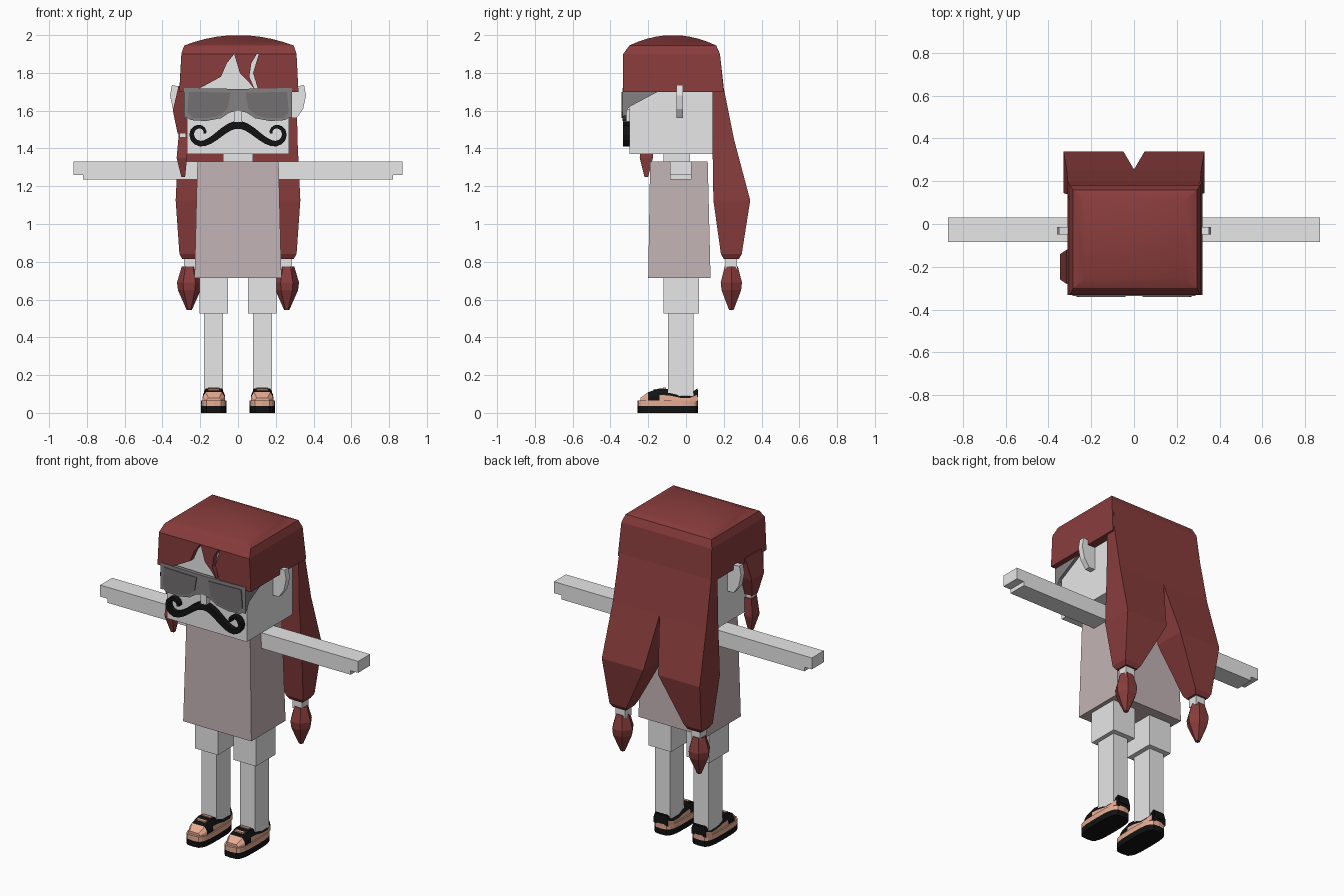
import bpy
import bmesh
from math import cos, sin, pi, hypot, radians, copysign

if "Cube" in bpy.data.objects:
    bpy.data.objects.remove(bpy.data.objects["Cube"])


def material(name, red, green, blue):
    mat = bpy.data.materials.new(name)
    mat.use_nodes = True
    colour = (red, green, blue, 1)
    mat.diffuse_color = colour
    mat.node_tree.nodes["Principled BSDF"].inputs["Base Color"].default_value = colour
    return mat


grey = material("pale grey", .8, .8, .8)
pink = material("dusty pink", .54, .45, .46)
red = material("dark red", .25, .045, .045)
black = material("black", .006, .006, .006)
tan = material("tan", .86, .44, .31)
frame_grey = material("frame grey", .23, .22, .22)
lens_grey = material("lens grey", .17, .16, .16)


def loft(name, rings, *materials, rule=None, smooth=False):
    """Skin a stack of equal point rings and cap both ends."""
    bm = bmesh.new()
    loops = [[bm.verts.new(point) for point in ring] for ring in rings]
    for lower, upper in zip(loops, loops[1:]):
        for i in range(len(lower)):
            bm.faces.new((lower[i - 1], lower[i], upper[i], upper[i - 1]))
    bm.faces.new(reversed(loops[0]))
    bm.faces.new(loops[-1])
    bmesh.ops.recalc_face_normals(bm, faces=bm.faces[:])
    if rule:
        for face in bm.faces:
            face.material_index = rule(face.calc_center_median())
    mesh = bpy.data.meshes.new(name)
    bm.to_mesh(mesh)
    bm.free()
    for mat in materials:
        mesh.materials.append(mat)
    part = bpy.data.objects.new(name, mesh)
    bpy.context.collection.objects.link(part)
    if smooth:
        bpy.ops.object.select_all(action="DESELECT")
        part.select_set(True)
        bpy.context.view_layer.objects.active = part
        bpy.ops.object.shade_smooth_by_angle(angle=radians(25))


def rect(z, left, right, front, back):
    return [(left, front, z), (right, front, z), (right, back, z), (left, back, z)]


def box(name, mat, left, right, front, back, bottom, top):
    loft(name, [rect(z, left, right, front, back) for z in (bottom, top)], mat)


def front_plate(name, mat, outline, front, back, side=1):
    loft(name, [[(side * x, y, z) for x, z in outline] for y in (front, back)], mat)


# Shared levels
hair_front, head_front, head_back = -.333, -.3, .14
head_bottom, fringe_bottom, fringe_top = 1.37, 1.7, 1.9
shoulder, hem, knee = 1.33, .715, .525

# Head, neck and body
box("head", grey, -.27, .27, head_front, head_back, head_bottom, fringe_top)
box("neck", grey, -.08, .08, -.12, .02, shoulder, head_bottom)
box("nose", grey, -.02, .02, hair_front, head_front, 1.54, 1.61)
loft("torso", [rect(hem, -.23, .23, -.2, .13),
               rect(shoulder, -.215, .215, -.19, .115)], pink)

# Hair cap: straight sides, a step over the fringe and a domed top
cap = [rect(fringe_bottom, -.31, .32, -.29, .2),
       rect(fringe_top, -.3, .31, -.29, .18),
       rect(fringe_top, -.3, .31, hair_front, .18)]
for step in range(5):
    size = 1 - step / 5
    middle = -.07
    cap.append(rect(2 - .055 * size ** 2, -.285 * size, .295 * size,
                    middle - .23 * size, middle + .23 * size))
loft("hair_cap", cap, red, smooth=True)

# Fringe locks with a peak of forehead and a thin parting between them
front_plate("fringe_right", red, [
    (-.31, fringe_bottom), (-.3, fringe_top), (-.02, fringe_top), (-.06, 1.85),
    (-.09, 1.78), (-.2, 1.72), (-.2, fringe_bottom)], hair_front, -.28)
front_plate("fringe_middle", red, [
    (-.02, fringe_top), (.01, 1.8), (.05, 1.76), (.09, 1.71), (.06, 1.78),
    (.07, 1.85), (.1, fringe_top)], hair_front, -.28)
front_plate("fringe_left", red, [
    (.11, fringe_top), (.08, 1.8), (.11, fringe_bottom), (.32, fringe_bottom),
    (.31, fringe_top)], hair_front, -.28)


def moustache_path():
    """A falling wave that ends in a tightening curl."""
    wave = [(.2 * k / 8, 1.475 + .05 * cos(pi * k / 8)) for k in range(8)]
    curl = []
    for k in range(11):
        angle = pi * (k * .15 - .5)
        radius = .055 - .003 * k
        curl.append((.2 + radius * cos(angle), 1.48 + radius * sin(angle)))
    return wave + curl


def moustache(name, side):
    path = moustache_path()
    rings = []
    for i, (x, z) in enumerate(path):
        before, after = path[max(i - 1, 0)], path[min(i + 1, len(path) - 1)]
        run, rise = after[0] - before[0], after[1] - before[1]
        if i == 0:
            rise = 0
        half = (.021 - .015 * i / len(path)) / hypot(run, rise)
        offsets = [(half, hair_front), (-half, hair_front), (-half, head_front), (half, head_front)]
        rings.append([(side * (x - rise * k), y, z + run * k) for k, y in offsets])
    loft(name, rings, black)


def hair_tail(name, x, y):
    """Six-sided gem of hair below a tie."""
    rings = []
    for z, radius in ((.775, .04), (.69, .065), (.65, .06), (.545, .014)):
        rings.append([(x + radius * cos(k * pi / 3), y + radius * sin(k * pi / 3), z)
                      for k in range(6)])
    loft(name, rings, red)


def shoe(name, x):
    # Sole and midsole share one rounded outline
    outline = []
    for k in range(20):
        across, along = cos(pi * k / 10), sin(pi * k / 10)
        outline.append((x + .068 * copysign(abs(across) ** .5, across),
                        -.097 + .16 * copysign(abs(along) ** .6, along)))
    for part, mat, bottom, top in (("sole", black, 0, .036), ("midsole", tan, .036, .066)):
        loft(f"{name}_{part}", [[(px, py, z) for px, py in outline] for z in (bottom, top)], mat)

    # Upper: tan toe and sides, black tongue and collar
    rings = []
    floor = .06
    profile = ((-.24, .08, .04), (-.2, .11, .06), (-.14, .13, .06),
               (-.09, .125, .06), (-.03, .1, .06), (.02, .1, .06), (.06, .13, .05))
    for y, top, half in profile:
        mid = (floor + top) / 2
        widths = [(1, floor), (.97, mid), (.72, top)]
        rings.append([(x - half * w, y, z) for w, z in widths]
                     + [(x + half * w, y, z) for w, z in reversed(widths)])
    loft(name + "_upper", rings, tan, black,
         rule=lambda c: int((c.y > -.2 and c.z > .084) or -.2 < c.y < -.15))

    # Laces and heel patch
    for lace, y, z in (("toe_lace", -.165, .123), ("ankle_lace", -.115, .13)):
        box(f"{name}_{lace}", tan, x - .03, x + .03, y - .008, y + .008, z - .005, z + .004)
    box(name + "_heel_patch", black, x - .03, x + .03, .055, .064, .085, .12)


for label, side in (("left", 1), ("right", -1)):
    def side_box(part, mat, inner, outer, *limits):
        box(f"{label}_{part}", mat, side * inner, side * outer, *limits)

    # Ear
    front_plate(label + "_ear", grey, [(.26, 1.72), (.35, 1.735), (.36, 1.68), (.345, 1.61),
                                       (.31, 1.56), (.26, 1.56)], -.05, -.015, side)

    # Arm, fingers and leg
    side_box("arm", grey, .21, .82, -.085, .03, 1.235, shoulder)
    side_box("fingers", grey, .82, .87, -.085, .03, 1.26, shoulder)
    side_box("thigh", grey, .052, .205, -.12, .07, knee, hem)
    side_box("shin", grey, .08, .18, -.095, .04, .08, knee)
    shoe(label + "_shoe", side * .128)

    # Back hair strand, its tie and tail
    strand = [rect(fringe_top, 0, .3, .1, .18),
              rect(1.72, 0, .31, head_back, .2),
              rect(1.445, 0, .315, head_back, .255),
              rect(1.125, .05, .33, .145, .34),
              rect(.84, .195, .31, .185, .295),
              rect(.815, .21, .295, .2, .28)]
    loft(label + "_back_hair", [[(side * x, y, z) for x, y, z in ring] for ring in strand], red)
    side_box("hair_tie", grey, .222, .285, .21, .27, .76, .82)
    hair_tail(label + "_hair_tail", side * .258, .24)

    moustache(label + "_moustache", side)

    # Glasses: half frame, lens plate and temple
    front_plate(label + "_glasses_frame", frame_grey, [
        (0, 1.715), (.285, 1.72), (.285, 1.575), (.25, 1.55), (.17, 1.545), (.09, 1.56),
        (.045, 1.59), (0, 1.6)], -.337, -.315, side)
    front_plate(label + "_lens", lens_grey, [
        (.04, 1.695), (.26, 1.7), (.268, 1.59), (.235, 1.56), (.17, 1.56),
        (.1, 1.573), (.055, 1.61)], -.342, -.336, side)
    temple = [(-.337, 1.72), (-.14, 1.705), (-.3, 1.62), (-.337, 1.56)]
    loft(label + "_temple", [[(side * x, y, z) for y, z in temple] for x in (.27, .287)],
         frame_grey)

# Small braid hanging beside the face on the right
loft("side_braid", [rect(1.73, -.315, -.265, -.28, -.12),
                    rect(1.6, -.345, -.27, -.26, -.14),
                    rect(1.48, -.32, -.27, -.235, -.18)], red)
box("side_braid_tie", grey, -.31, -.275, -.23, -.185, 1.45, 1.485)
loft("side_braid_tail", [rect(1.46, -.315, -.27, -.235, -.18),
                         rect(1.35, -.325, -.27, -.245, -.175),
                         rect(1.25, -.3, -.28, -.22, -.2)], red)
